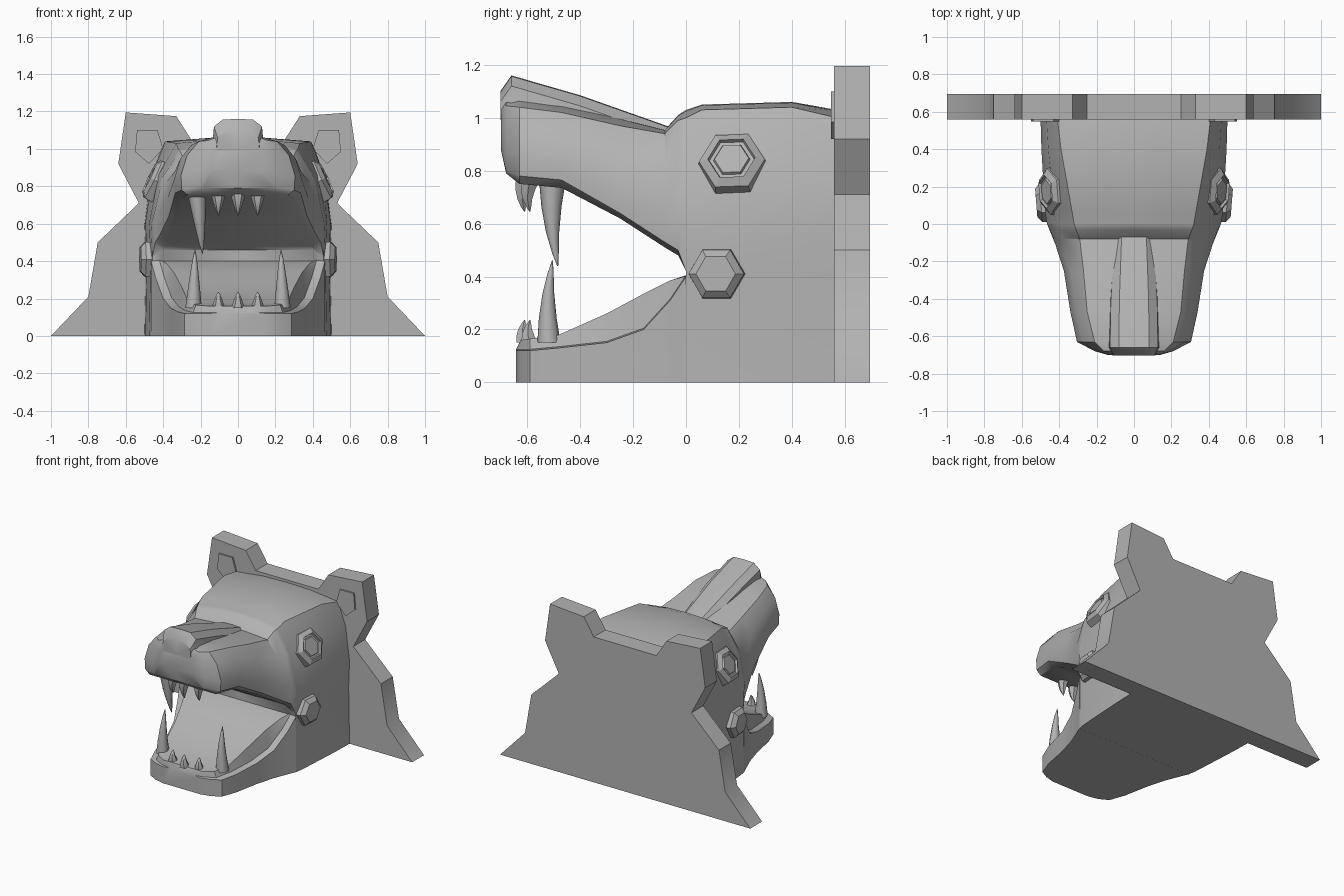
import bpy, bmesh, math
from mathutils import Vector

cube = bpy.data.objects.get("Cube")
if cube:
    bpy.data.objects.remove(cube, do_unlink=True)

COLOUR = (0.45, 0.45, 0.45, 1)
clay = bpy.data.materials.new("clay_grey")
clay.use_nodes = True
clay.diffuse_color = COLOUR
clay.node_tree.nodes["Principled BSDF"].inputs["Base Color"].default_value = COLOUR


def finish(name, bm, angle=35):
    bmesh.ops.remove_doubles(bm, verts=bm.verts, dist=0.0002)
    bmesh.ops.recalc_face_normals(bm, faces=bm.faces)
    mesh = bpy.data.meshes.new(name)
    bm.to_mesh(mesh)
    bm.free()
    obj = bpy.data.objects.new(name, mesh)
    bpy.context.collection.objects.link(obj)
    mesh.materials.append(clay)
    bpy.ops.object.select_all(action="DESELECT")
    obj.select_set(True)
    bpy.context.view_layer.objects.active = obj
    bpy.ops.object.shade_smooth_by_angle(angle=math.radians(angle))
    return obj


def loft(name, rings, angle=35):
    """Skin closed rings of equal length and cap both ends."""
    bm = bmesh.new()
    loops = [[bm.verts.new(p) for p in ring] for ring in rings]
    n = len(loops[0])
    for a, b in zip(loops, loops[1:]):
        for i in range(n):
            j = (i + 1) % n
            bm.faces.new((a[i], a[j], b[j], b[i]))
    bm.faces.new(loops[0])
    bm.faces.new(loops[-1])
    return finish(name, bm, angle)


def mirrored(y, half):
    """Full ring from half a section running bottom centre to top centre."""
    return [(x, y, z) for x, z in half] + [(-x, y, z) for x, z in half[-2:0:-1]]


def mix(a, b, t):
    return a + (b - a) * t


def plate(name, outline, front, back, angle=35):
    return loft(name, [[(x, y, z) for x, z in outline] for y in (front, back)], angle)


# Upper head: y, underside z, lip z, half width, top edge x, top edge z, crown z
head_stations = [
    (-.70, .88, .90, .14, .11, 1.03, 1.06),
    (-.68, .79, .80, .21, .16, 1.045, 1.08),
    (-.63, .75, .78, .305, .21, 1.04, 1.08),
    (-.47, .735, .765, .34, .25, 1.02, 1.05),
    (-.25, .62, .64, .375, .27, .97, 1.0),
    (-.08, .51, .53, .43, .29, .94, .955),
    (-.03, .48, .50, .45, .31, .99, 1.01),
    (0, .46, .42, .465, .32, 1.0, 1.03),
    (.0005, 0, .42, .465, .32, 1.0, 1.03),
    (.06, 0, .42, .475, .33, 1.03, 1.05),
    (.40, 0, .42, .495, .39, 1.04, 1.06),
    (.57, 0, .42, .50, .41, 1.0, 1.03),
]
rings = []
for y, under, lip, w, tx, tz, crown in head_stations:
    inner = w if under == 0 else w * .87
    half = [(0, under), (inner, under), (w * .985, lip),
            (w, mix(lip, tz, .3)), (mix(w, tx, .35), mix(lip, tz, .72)),
            (tx, tz), (tx * .45, mix(tz, crown, .85)), (0, crown)]
    rings.append(mirrored(y, half))
loft("head", rings)

# Nose ridge along the snout
rings = []
for y, w, top in [(-.702, .115, 1.10), (-.66, .135, 1.16), (-.4, .13, 1.085), (-.06, .11, .965)]:
    rings.append(mirrored(y, [(0, top - .11), (w, top - .11), (w * .95, top - .04),
                              (w * .6, top - .003), (0, top)]))
loft("nose_ridge", rings)

# Lower jaw: y, half width, rim z, mouth floor z
rings = []
for y, w, rim, floor in [(-.642, .15, .12, .122), (-.625, .22, .12, .16), (-.59, .285, .12, .165),
                         (-.48, .325, .13, .18), (-.3, .36, .15, .26), (-.16, .40, .2, .335),
                         (-.06, .44, .31, .385), (0, .465, .40, .402)]:
    rings.append(mirrored(y, [(0, 0), (w, 0), (w, rim), (w - .045, rim + .005),
                              (w - .06, floor), (0, floor)]))
loft("lower_jaw", rings)

# Flat collar with ears behind the head
side = [(1, 0), (.8, .21), (.75, .5), (.53, .71), (.64, .92), (.6, 1.195), (.33, 1.175), (.25, 1.05)]
outline = side + [(-x, z) for x, z in reversed(side)]
plate("collar_and_ears", outline, .56, .695)

# Raised ear inserts
insert = [(.54, 1.1), (.43, 1.1), (.4, 1.0), (.476, .92), (.55, .985)]
for label, s in (("left", 1), ("right", -1)):
    plate(label + "_ear_insert", [(s * x, z) for x, z in insert], .548, .565)


def hex_boss(name, centre, normal, steps):
    """Hexagonal boss made of (radius, height) rings along a normal."""
    c, n = Vector(centre), Vector(normal).normalized()
    u = (Vector((0, 1, 0)) - n * n.y).normalized()
    v = n.cross(u)
    loft(name, [[c + n * h + (u * math.cos(i * math.pi / 3) + v * math.sin(i * math.pi / 3)) * r
                 for i in range(6)] for r, h in steps], 30)


# Eyes and jaw hinges
eye = [(.135, -.05), (.125, .02), (.09, .04), (.085, .025), (.07, .025), (.065, .035)]
hinge = [(.11, -.05), (.105, .01), (.075, .035)]
for label, s in (("left", 1), ("right", -1)):
    hex_boss(label + "_eye", (s * .438, .175, .83), (s * .88, -.08, .42), eye)
    hex_boss(label + "_jaw_hinge", (s * .488, .115, .41), (s, -.08, 0), hinge)


def tooth(name, base, tip, r, sides=8):
    """Slightly curved spike from base to tip."""
    a, b = Vector(base), Vector(tip)
    rings = []
    for t in (0, .3, .6, .85, 1):
        p = a.lerp(b, t) + Vector((0, -.25 * r * math.sin(t * math.pi), 0))
        k = r * (1 - t) ** .8 + .002
        rings.append([p + Vector((k * math.cos(i * math.tau / sides),
                                  k * math.sin(i * math.tau / sides), 0)) for i in range(sides)])
    loft(name, rings, 50)


# Teeth
tooth("upper_right_canine", (-.22, -.505, .76), (-.19, -.485, .44), .048)
for label, s in (("left", 1), ("right", -1)):
    tooth(label + "_lower_canine", (s * .238, -.518, .15), (s * .23, -.505, .46), .042)
for i, x in enumerate((-.105, 0, .105)):
    y = -.61 if x == 0 else -.59
    tooth(f"upper_small_tooth_{i + 1}", (x, y, .76), (x, y, .645), .038, 6)
    tooth(f"lower_small_tooth_{i + 1}", (x, y, .15), (x, y, .235), .034, 6)
